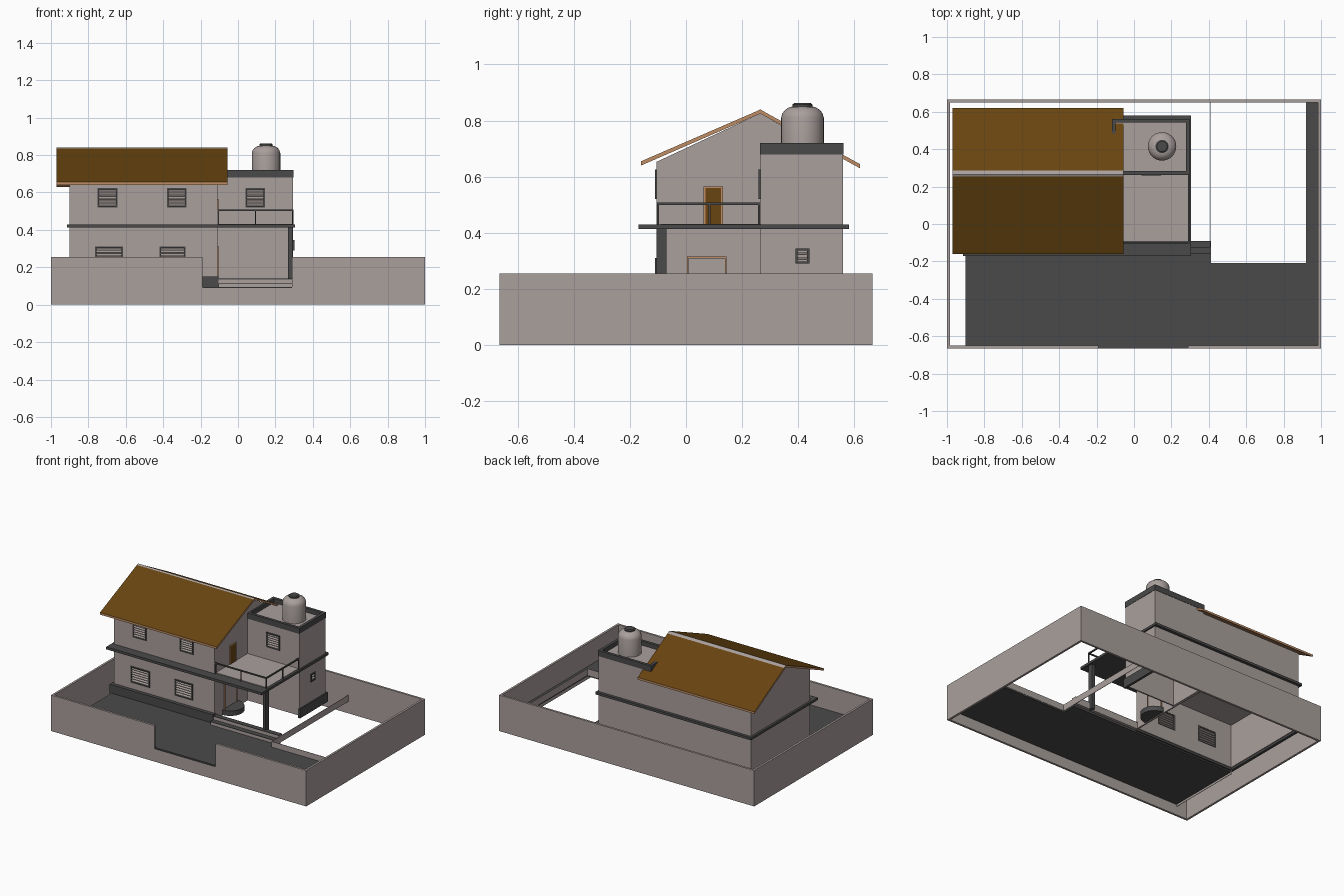
import bpy, bmesh, math
from mathutils import Matrix

if "Cube" in bpy.data.objects:
    bpy.data.objects.remove(bpy.data.objects["Cube"])


def material(name, r, g, b):
    m = bpy.data.materials.new(name)
    m.diffuse_color = (r, g, b, 1)
    m.use_nodes = True
    m.node_tree.nodes["Principled BSDF"].inputs["Base Color"].default_value = m.diffuse_color
    return m


GREY = material("warm grey plaster", .40, .35, .335)
DARK = material("dark concrete", .068, .068, .068)
ROOF = material("brown roof", .138, .058, .005)
TAN = material("tan timber", .52, .27, .13)


def finish(name, bm, mats):
    bmesh.ops.recalc_face_normals(bm, faces=bm.faces)
    me = bpy.data.meshes.new(name)
    bm.to_mesh(me)
    bm.free()
    for m in mats:
        me.materials.append(m)
    ob = bpy.data.objects.new(name, me)
    bpy.context.collection.objects.link(ob)
    return ob


def add_box(bm, b):
    x0, x1, y0, y1, z0, z1 = b
    mat = (Matrix.Translation(((x0 + x1) / 2, (y0 + y1) / 2, (z0 + z1) / 2))
           @ Matrix.Diagonal((x1 - x0, y1 - y0, z1 - z0, 1)))
    return bmesh.ops.create_cube(bm, size=1, matrix=mat)


def boxes(name, mat, *bs):
    bm = bmesh.new()
    for b in bs:
        add_box(bm, b)
    return finish(name, bm, [mat])


def ring(name, mat, x0, x1, y0, y1, z0, z1, tx, tf, tb):
    """Rectangular ring: side, front and back thickness."""
    return boxes(name, mat, (x0, x0 + tx, y0, y1, z0, z1), (x1 - tx, x1, y0, y1, z0, z1),
                 (x0 + tx, x1 - tx, y0, y0 + tf, z0, z1), (x0 + tx, x1 - tx, y1 - tb, y1, z0, z1))


def extrude_yz(name, pts, x0, x1, mats):
    bm = bmesh.new()
    f = bm.faces.new([bm.verts.new((x0, y, z)) for y, z in pts])
    r = bmesh.ops.extrude_face_region(bm, geom=[f])
    bmesh.ops.translate(bm, vec=(x1 - x0, 0, 0),
                        verts=[v for v in r["geom"] if isinstance(v, bmesh.types.BMVert)])
    return finish(name, bm, mats)


def cut(ob, bs):
    """Subtract a list of boxes, then drop the cutters."""
    bpy.context.view_layer.objects.active = ob
    for b in bs:
        c = boxes("cutter", GREY, b)
        c.hide_render = True
        m = ob.modifiers.new("cut", "BOOLEAN")
        m.operation, m.solver, m.object = "DIFFERENCE", "EXACT", c
        bpy.ops.object.modifier_apply(modifier=m.name)
        bpy.data.objects.remove(c)


def window(name, u0, u1, z0, z1, face, side=False):
    """Louvred window; on the front face y=face, or on the right face x=face."""
    t, s = .008, (1 if side else -1)
    d0, d1 = sorted((face + s * .006, face - s * .008))

    def place(a, b, c, d):
        return (d0, d1, a, b, c, d) if side else (a, b, d0, d1, c, d)
    boxes(name + "_frame", DARK, place(u0, u0 + t, z0, z1), place(u1 - t, u1, z0, z1),
          place(u0 + t, u1 - t, z0, z0 + t), place(u0 + t, u1 - t, z1 - t, z1))
    n = max(3, round((z1 - z0) / .016))
    step = (z1 - z0) / n
    bm = bmesh.new()
    for i in range(1, n):
        z = z0 + i * step
        r = add_box(bm, place(u0 + t, u1 - t, z - .0015, z + .0015))
        for v in r["verts"]:                      # tilt each slat outwards
            k = (v.co.x if side else v.co.y) - face
            v.co.z -= s * k * .55
    finish(name + "_slats", bm, [GREY])


# perimeter wall with front gateway
boxes("perimeter_wall", GREY, (-1, -.985, -.665, .665, 0, .255), (.985, 1, -.665, .665, 0, .255),
      (-.985, .985, .65, .665, 0, .255), (-.985, -.19, -.665, -.65, 0, .255),
      (.29, .985, -.665, -.65, 0, .255), (-.19, .29, -.665, -.65, 0, .088))

# paving and garden kerbs
boxes("paving", DARK, (-.9, .985, -.65, -.21, .075, .09), (-.9, .41, -.21, -.11, .075, .09),
      (.92, .985, -.21, .65, .075, .09), (-.19, .29, -.665, -.65, .088, .095))
boxes("garden_kerb", GREY, (.409, .412, -.21, .65, .085, .13), (.412, .92, -.211, -.208, .085, .13),
      (.919, .922, -.208, .65, .085, .13), (-.902, -.899, -.65, -.1, .06, .09))

# main house: hollow gable shell with window openings
FRONT_WINDOWS = [("upper_window_left", -.75, -.645, .52, .625), ("upper_window_right", -.38, -.275, .52, .625),
                 ("lower_window_left", -.765, -.615, .195, .31), ("lower_window_right", -.42, -.28, .195, .31)]
house = extrude_yz("main_house", [(-.105, .1), (-.105, .653), (.265, .826), (.56, .655), (.56, .1)],
                   -.9, -.11, [GREY])
cut(house, [(-.89, -.12, -.095, .55, .05, .41), (-.89, -.12, -.095, .55, .43, .645)]
    + [(a, b, -.12, -.08, c, d) for _, a, b, c, d in FRONT_WINDOWS])
for n, a, b, c, d in FRONT_WINDOWS:
    window(n, a, b, c, d, -.105)

# stair tower
tower = boxes("tower", GREY, (-.11, .295, .265, .56, .1, .69))
cut(tower, [(-.1, .285, .275, .55, .05, .41), (-.1, .285, .275, .55, .43, .67),
            (.04, .145, .25, .29, .52, .625), (.28, .31, .39, .44, .29, .345)])
window("tower_front_window", .04, .145, .52, .625, .265)
window("tower_side_window", .39, .44, .29, .345, .295, True)
ring("tower_parapet", DARK, -.118, .297, .263, .562, .68, .72, .02, .02, .02)

# roof: tan edges, brown slopes and a grey ridge strip
roof = extrude_yz("roof", [(-.16, .64), (-.16, .655), (.253, .834), (.265, .84), (.285, .828),
                           (.62, .645), (.62, .63), (.265, .825)], -.97, -.055, [TAN, ROOF, GREY])
for p in roof.data.polygons:
    if p.normal.z > .5:
        p.material_index = 2 if .25 < p.center.y < .285 else 1

# plinth and mid-level ledge
boxes("plinth", DARK, (-.915, -.105, -.13, -.1, .085, .15), (-.915, -.895, -.1, .575, .085, .15),
      (-.895, .305, .555, .575, .085, .15), (.288, .305, .26, .555, .085, .15))
ring("mid_ledge", DARK, -.915, .305, -.17, .58, .413, .43, .02, .07, .025)

# balcony deck, tiles and railing
boxes("balcony_slab", DARK, (-.11, .29, -.1, .27, .413, .428))
boxes("balcony_tiles", GREY, (-.11, .288, -.09, .266, .428, .432))
rails = [(-.11, .295, -.104, -.096, .5, .509), (.288, .297, -.104, .265, .5, .509)]
posts = [(x, x + .007, -.103, -.097, .43, .5) for x in (-.109, .09, .288)]
posts += [(.289, .296, y, y + .007, .43, .5) for y in (.08, .257)]
boxes("balcony_railing", DARK, *rails, *posts)
boxes("porch_column", DARK, (.268, .291, -.105, -.07, .09, .415))

# porch steps: grey risers, dark treads
steps = [(-.105, .41, -.16, -.125, .09, .11), (-.105, .41, -.125, -.09, .09, .135)]
boxes("step_risers", GREY, *steps)
boxes("step_treads", DARK, *[(a, b, c, d, f, f + .004) for a, b, c, d, e, f in steps])

# half-round door step
bm = bmesh.new()
f = bm.faces.new([bm.verts.new((-.11 + .09 * math.cos(a), .072 + .09 * math.sin(a), .105))
                  for a in [math.pi * (i / 12 - .5) for i in range(13)]])
r = bmesh.ops.extrude_face_region(bm, geom=[f])
bmesh.ops.translate(bm, vec=(0, 0, .035), verts=[v for v in r["geom"] if isinstance(v, bmesh.types.BMVert)])
finish("round_door_step", bm, [DARK])


# doors on the right wall
def door_frame(name, y0, y1, z0, z1):
    t = .006
    boxes(name, TAN, (-.112, -.104, y0, y0 + t, z0, z1), (-.112, -.104, y1 - t, y1, z0, z1),
          (-.112, -.104, y0 + t, y1 - t, z1 - t, z1))


door_frame("upper_door_frame", .063, .131, .43, .565)
boxes("upper_door", ROOF, (-.112, -.106, .068, .126, .43, .56))
door_frame("lower_door_frame", .003, .145, .14, .315)


# water tank
def lathe(name, pts, mat):
    bm = bmesh.new()
    vs = [bm.verts.new((.15 + r, .415, z)) for r, z in pts]
    es = [bm.edges.new(p) for p in zip(vs, vs[1:])]
    bmesh.ops.spin(bm, geom=vs + es, cent=(.15, .415, 0), axis=(0, 0, 1),
                   angle=2 * math.pi, steps=32)
    bmesh.ops.remove_doubles(bm, verts=bm.verts, dist=.0002)
    ob = finish(name, bm, [mat])
    bpy.ops.object.select_all(action="DESELECT")
    ob.select_set(True)
    bpy.context.view_layer.objects.active = ob
    bpy.ops.object.shade_smooth_by_angle(angle=math.radians(35))


lathe("water_tank", [(0, .69), (.076, .69), (.076, .81), (.072, .825), (.062, .838),
                     (.046, .848), (.03, .851), (0, .851)], GREY)
lathe("tank_lid", [(0, .848), (.035, .848), (.035, .858), (.028, .863), (0, .863)], DARK)
